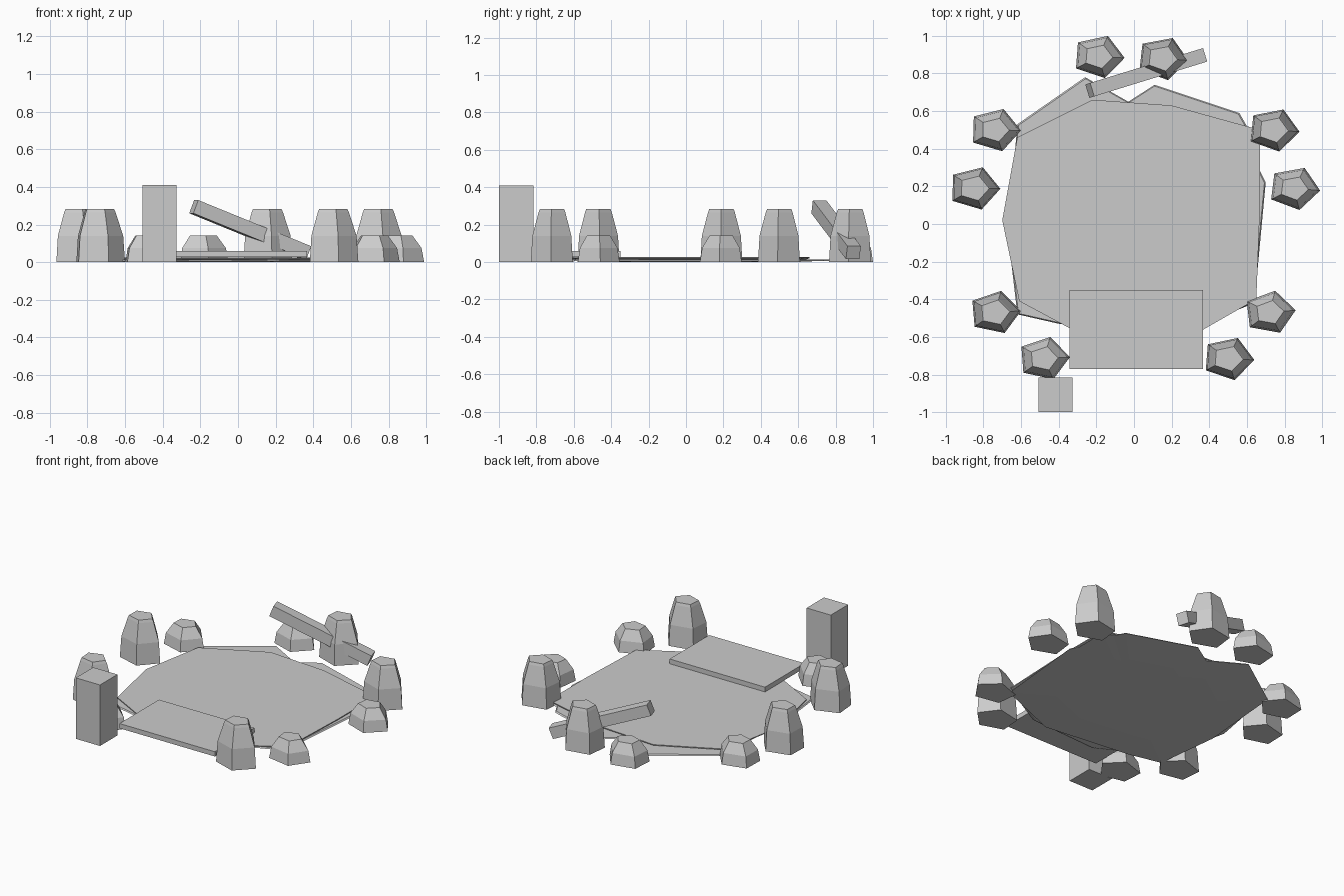
import bpy, bmesh, math, random
from mathutils import Vector

random.seed(4)
old = bpy.data.objects.get("Cube")
if old:
    bpy.data.objects.remove(old, do_unlink=True)

# One plain grey for everything
grey = bpy.data.materials.new("stone grey")
grey.use_nodes = True
grey.diffuse_color = (0.6, 0.6, 0.6, 1)
grey.node_tree.nodes["Principled BSDF"].inputs["Base Color"].default_value = (0.6, 0.6, 0.6, 1)


def finish(name, bm):
    bmesh.ops.recalc_face_normals(bm, faces=bm.faces)
    mesh = bpy.data.meshes.new(name)
    bm.to_mesh(mesh)
    bm.free()
    mesh.materials.append(grey)
    obj = bpy.data.objects.new(name, mesh)
    bpy.context.collection.objects.link(obj)
    return obj


def loft(name, rings):
    """Closed solid through matching rings of points, bottom to top."""
    bm = bmesh.new()
    loops = [[bm.verts.new(p) for p in ring] for ring in rings]
    for low, high in zip(loops, loops[1:]):
        for i in range(len(low)):
            j = (i + 1) % len(low)
            bm.faces.new((low[i], low[j], high[j], high[i]))
    bm.faces.new(loops[0][::-1])
    bm.faces.new(loops[-1])
    return finish(name, bm)


def box(name, size, centre):
    bm = bmesh.new()
    bmesh.ops.create_cube(bm, size=1)
    bmesh.ops.scale(bm, vec=size, verts=bm.verts)
    obj = finish(name, bm)
    obj.location = centre
    return obj


def slab(name, outline, levels):
    """Flat irregular sheet; levels are (height, outline scale)."""
    return loft(name, [[(x * s, y * s, z) for x, y in outline] for z, s in levels])


# Pond: ragged bank under a flat water sheet
bank = [(-.62, .53), (-.26, .78), (-.03, .65), (.11, .74), (.56, .59), (.60, .52),
        (.67, .50), (.67, .28), (.70, .22), (.64, -.42), (.20, -.60), (-.40, -.53),
        (-.62, -.48), (-.67, -.05)]
water = [(-.70, .02), (-.62, .46), (-.22, .66), (.20, .63), (.67, .50), (.67, .10),
         (.65, -.40), (.30, -.60), (-.20, -.63), (-.61, -.41)]
slab("pond_bank", bank, [(0, .62), (.006, 1), (.014, .99)])
slab("pond_water", water, [(.013, .97), (.02, 1), (.026, 1)])

# Landing platform and square post
box("platform", (.71, .42, .032), (.012, -.56, .043))
box("post", (.18, .185, .41), (-.417, -.907, .205))

# Leaning plank resting on a rock
high, low = Vector((-.235, .71, .295)), Vector((.365, .895, .05))
along = low - high
plank = box("plank", (along.length, .075, .075), (high + low) / 2)
plank.rotation_euler = (0, -math.asin(along.z / along.length), math.atan2(along.y, along.x))

# Five-sided rocks, alternating tall and short around the pond
tall = [(0, 1), (.14, .93), (.265, .64), (.283, .58)]
short = [(0, 1), (.075, .9), (.142, .55)]


def rock(name, x, y, profile):
    turn = random.uniform(-.12, .12)
    rings = []
    for z, s in profile:
        rings.append([(x + .14 * s * math.cos(turn + k * math.tau / 5),
                       y + .118 * s * math.sin(turn + k * math.tau / 5), z)
                      for k in range(5)])
    loft(name, rings)


spots = [(-.19, .89), (.15, .88), (-.74, .50), (.74, .50), (.85, .19),
         (-.85, .19), (.72, -.47), (-.74, -.47), (-.48, -.715), (.50, -.715)]
for i, (x, y) in enumerate(spots):
    if i % 2:
        rock(f"tall_rock_{i // 2 + 1}", x, y, tall)
    else:
        rock(f"short_rock_{i // 2 + 1}", x, y, short)
